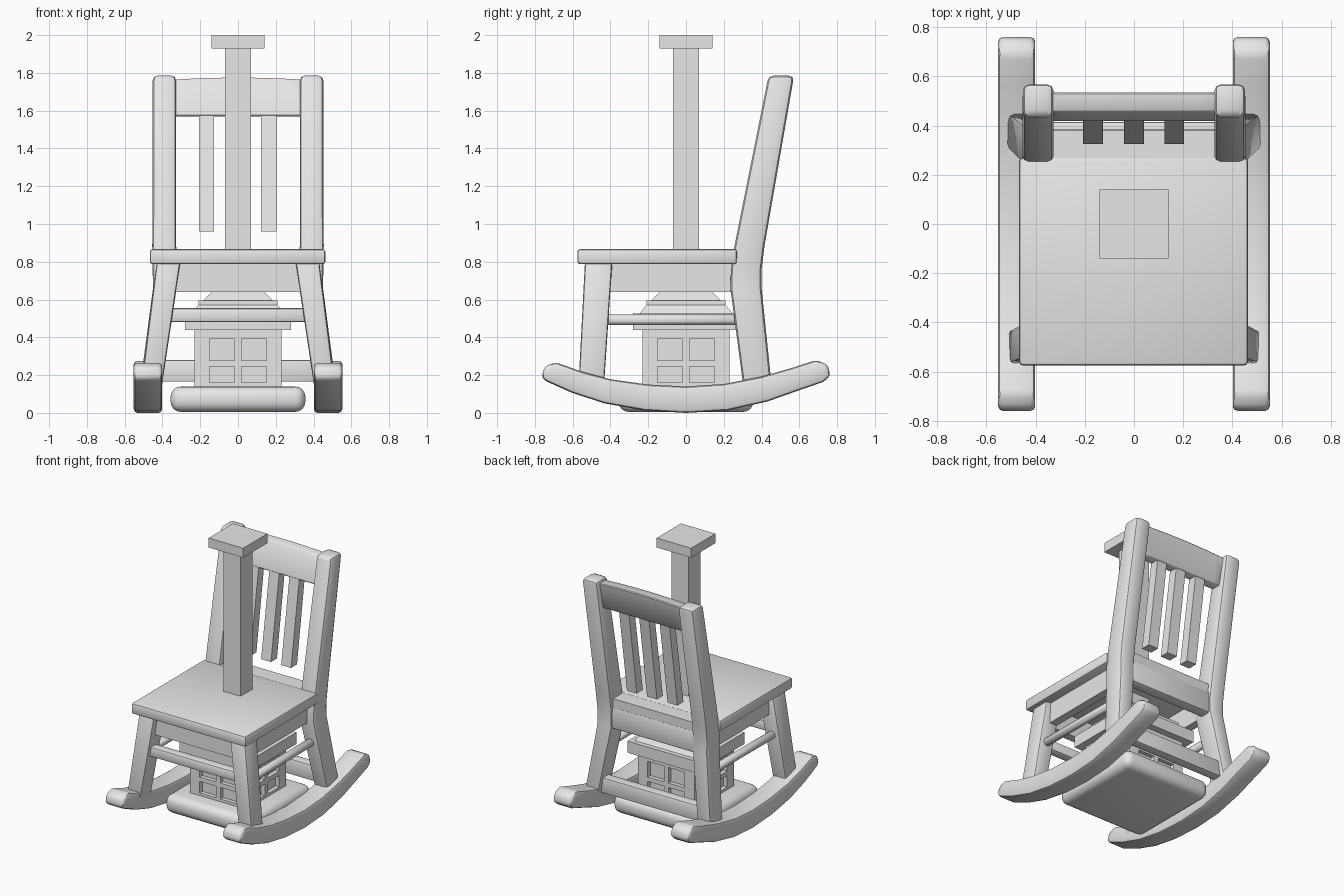
import bpy, bmesh, math
from mathutils import Vector

if "Cube" in bpy.data.objects:
    bpy.data.objects.remove(bpy.data.objects["Cube"])

grey = bpy.data.materials.new("light grey")
grey.diffuse_color = (0.8, 0.8, 0.8, 1)
grey.use_nodes = True
grey.node_tree.nodes["Principled BSDF"].inputs["Base Color"].default_value = grey.diffuse_color


def loft(name, rings, bevel=0.0, segs=2):
    """Skin a list of equal-length point rings, cap the ends, round the sharp edges."""
    bm = bmesh.new()
    vs = [[bm.verts.new(p) for p in r] for r in rings]
    n = len(rings[0])
    for a, b in zip(vs, vs[1:]):
        for i in range(n):
            j = (i + 1) % n
            bm.faces.new((a[i], a[j], b[j], b[i]))
    bm.faces.new(vs[0])
    bm.faces.new(vs[-1])
    bmesh.ops.recalc_face_normals(bm, faces=bm.faces[:])
    if bevel:
        sharp = [e for e in bm.edges if e.calc_face_angle(0) > 0.6]
        bmesh.ops.bevel(bm, geom=sharp, offset=bevel, segments=segs,
                        profile=0.5, affect='EDGES')
    me = bpy.data.meshes.new(name)
    bm.to_mesh(me)
    bm.free()
    me.materials.append(grey)
    if bevel:
        for p in me.polygons:
            p.use_smooth = True
        me.set_sharp_from_angle(angle=math.radians(40))
    ob = bpy.data.objects.new(name, me)
    bpy.context.collection.objects.link(ob)
    return ob


def post(name, sections, bevel=0.0, segs=2):
    """Upright from sections (z, x0, x1, y0, y1)."""
    return loft(name, [[(a, c, z), (b, c, z), (b, d, z), (a, d, z)]
                       for z, a, b, c, d in sections], bevel, segs)


def box(name, x, y, z, bevel=0.0, segs=2):
    return post(name, [(z[0], *x, *y), (z[1], *x, *y)], bevel, segs)


def mirrored(sections, s):
    return [(z, s * a, s * b, c, d) for z, a, b, c, d in sections]


# seat, with a tongue running back between the rear posts
box("seat", (-0.467, 0.463), (-0.575, 0.27), (0.787, 0.867), 0.015)
box("seat_tongue", (-0.34, 0.34), (0.25, 0.38), (0.79, 0.862))

# legs, back posts, rockers, side rails
rocker = [  # bottom y, z then top y, z
    (-0.765, 0.185, -0.75, 0.245), (-0.735, 0.165, -0.69, 0.268),
    (-0.60, 0.105, -0.55, 0.218), (-0.43, 0.05, -0.40, 0.178),
    (-0.22, 0.013, -0.20, 0.150), (0, 0.0, 0, 0.140),
    (0.22, 0.013, 0.20, 0.153), (0.43, 0.06, 0.40, 0.192),
    (0.60, 0.12, 0.56, 0.238), (0.725, 0.163, 0.69, 0.280),
    (0.765, 0.195, 0.75, 0.255)]
for s, side in ((-1, "left"), (1, "right")):
    post("front_leg_" + side, mirrored(
        [(0.13, 0.405, 0.515, -0.57, -0.435),
         (0.80, 0.305, 0.430, -0.535, -0.39)], s), 0.015)
    post("back_post_" + side, mirrored(
        [(0.13, 0.405, 0.520, 0.305, 0.455),
         (0.66, 0.325, 0.450, 0.235, 0.400),
         (0.76, 0.325, 0.452, 0.238, 0.400),
         (0.88, 0.327, 0.454, 0.256, 0.415),
         (1.785, 0.327, 0.452, 0.437, 0.572)], s), 0.026)
    x0, x1 = s * 0.402, s * 0.552
    loft("rocker_" + side, [[(x0, a, b), (x1, a, b), (x1, c, d), (x0, c, d)]
                            for a, b, c, d in rocker], 0.02)
    # rounded side rung
    ring = [(math.cos(k * math.pi / 4 + math.pi / 8) * 0.03,
             math.sin(k * math.pi / 4 + math.pi / 8) * 0.03) for k in range(8)]
    loft("side_rung_" + side, [[(s * x + u, y, 0.492 + v) for u, v in ring]
                               for x, y in ((0.41, -0.45), (0.405, 0.29))], 0.003, 1)
    box("side_apron_" + side, sorted((s * 0.335, s * 0.395)), (-0.42, 0.27), (0.64, 0.80))

# cross rails
box("front_apron", (-0.34, 0.34), (-0.495, -0.435), (0.64, 0.80))
box("rear_apron", (-0.35, 0.35), (0.30, 0.385), (0.64, 0.80), 0.015)
box("front_rung", (-0.375, 0.375), (-0.52, -0.45), (0.48, 0.555), 0.015)
box("rear_lower_rail", (-0.44, 0.44), (0.345, 0.415), (0.165, 0.28), 0.008)

# backrest: arched crest and three hanging slats
crest = []
for k in range(9):
    x = -0.36 + 0.09 * k
    top = 1.775 - 0.012 * (x / 0.36) ** 2
    crest.append([(x, 0.418, 1.57), (x, 0.493, 1.57), (x, 0.535, top), (x, 0.458, top)])
loft("back_crest", crest, 0.006, 1)
for i, x in enumerate((-0.167, 0.0, 0.163)):
    post("back_slat_%d" % (i + 1), [(0.96, x - 0.04, x + 0.04, 0.325, 0.395),
                                    (1.60, x - 0.04, x + 0.04, 0.425, 0.49)])


def square(z, r):
    return (z, -r, r, -r, r)


# pedestal under the seat and the pillar rising through it
post("pedestal_plinth", [square(0.005, 0.357), square(0.14, 0.357)], 0.055, 4)
post("pedestal_core", [square(0.10, 0.20), square(0.46, 0.20)])
post("pedestal_cornice", [square(0.44, 0.28), square(0.525, 0.28)])
post("pedestal_step", [square(0.52, 0.21), square(0.595, 0.21)])
post("pedestal_roof", [square(0.52, 0.25), square(0.565, 0.215),
                       square(0.64, 0.14), square(0.71, 0.07)])
post("pillar", [square(0.69, 0.07), square(1.94, 0.07)])
post("pillar_cap", [square(1.93, 0.14), square(2.0, 0.14)])

# window frames: corner posts, mullions and rails on all four sides
for sx in (-1, 1):
    for sy in (-1, 1):
        box("pedestal_corner", sorted((sx * 0.15, sx * 0.23)),
            sorted((sy * 0.15, sy * 0.23)), (0.12, 0.45))
for s in (-1, 1):
    d = sorted((s * 0.19, s * 0.23))
    box("pedestal_mullion", (-0.018, 0.018), d, (0.12, 0.45))
    box("pedestal_mullion", d, (-0.018, 0.018), (0.12, 0.45))
    for z in ((0.12, 0.16), (0.245, 0.277), (0.392, 0.45)):
        box("pedestal_rail", (-0.16, 0.16), d, z)
        box("pedestal_rail", d, (-0.16, 0.16), z)
